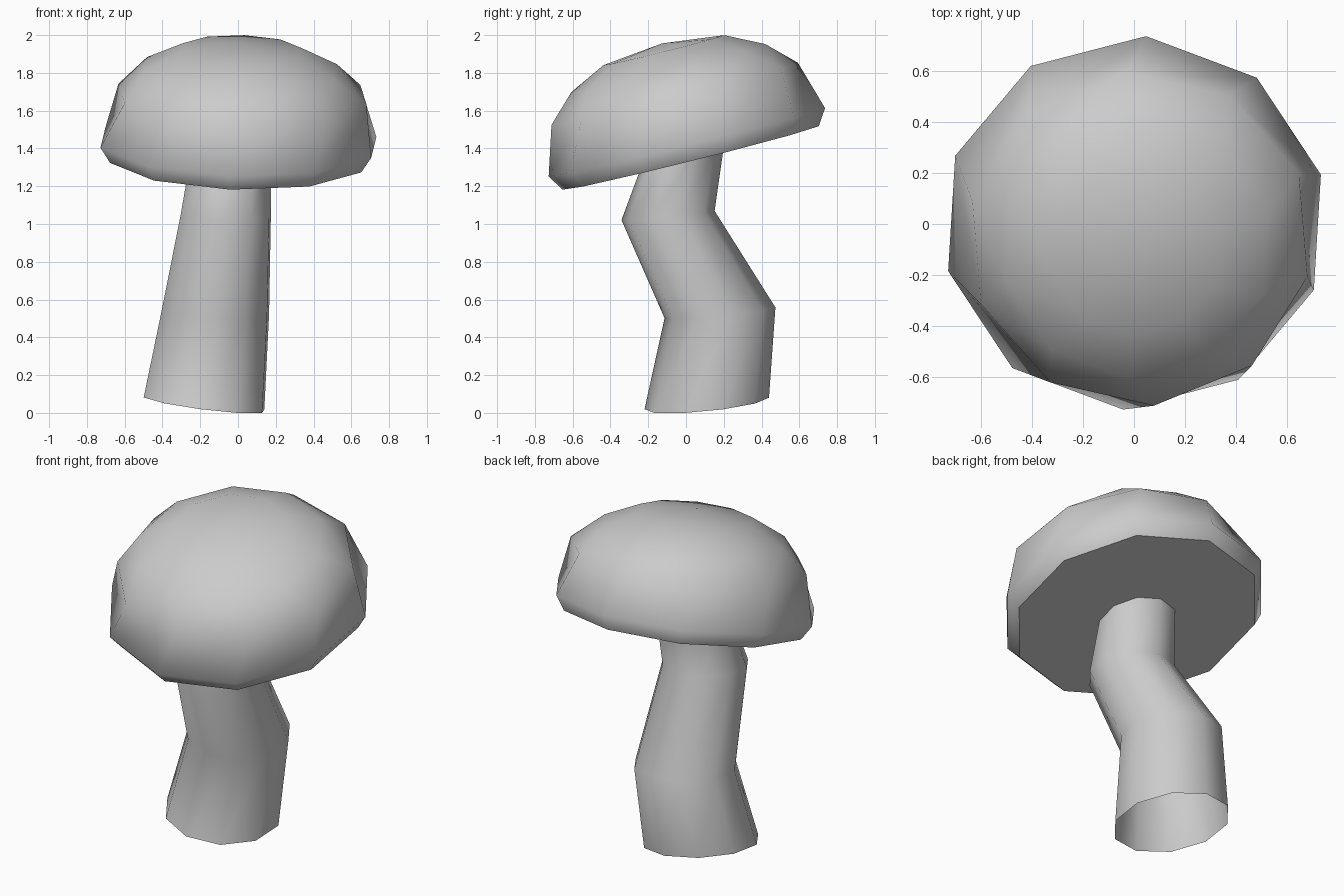
import bpy
import bmesh
from math import cos, sin, radians
from mathutils import Matrix, Vector

SIDES = 10
PHASE = 14.6

if "Cube" in bpy.data.objects:
    bpy.data.objects.remove(bpy.data.objects["Cube"])

grey = bpy.data.materials.new("plain grey")
grey.use_nodes = True
grey.diffuse_color = (0.6, 0.6, 0.6, 1)
grey.node_tree.nodes["Principled BSDF"].inputs["Base Color"].default_value = (0.6, 0.6, 0.6, 1)


def add_ring(bm, center, radius, slope=(0, 0), twist=0):
    """Ten-sided ring whose height follows a slope in x and y."""
    verts = []
    for i in range(SIDES):
        a = radians(PHASE + twist + i * 360 / SIDES)
        dx, dy = radius * cos(a), radius * sin(a)
        verts.append(bm.verts.new(Vector(center) + Vector((dx, dy, dx * slope[0] + dy * slope[1]))))
    return verts


def bridge(bm, low, high):
    """Band of triangles between two rings."""
    for i in range(SIDES):
        j = (i + 1) % SIDES
        bm.faces.new((low[i], low[j], high[j]))
        bm.faces.new((low[i], high[j], high[i]))


def fan(bm, ring, tip, upward):
    for i in range(SIDES):
        j = (i + 1) % SIDES
        bm.faces.new((ring[i], ring[j], tip) if upward else (ring[j], ring[i], tip))


def finish(bm, name):
    for f in bm.faces:
        f.smooth = True
    mesh = bpy.data.meshes.new(name)
    bm.to_mesh(mesh)
    bm.free()
    mesh.materials.append(grey)
    obj = bpy.data.objects.new(name, mesh)
    bpy.context.collection.objects.link(obj)
    return obj


# Crooked stem, open at the foot
bm = bmesh.new()
stem = [
    ((-0.18, 0.11, 0.05), 0.33, (-0.125, 0.10)),
    ((-0.12, 0.18, 0.53), 0.294, (-0.06, 0.10)),
    ((-0.065, -0.095, 1.045), 0.247, (-0.03, 0.10)),
    ((-0.04, -0.02, 1.35), 0.22, (-0.025, 0.25)),
]
rings = [add_ring(bm, *row) for row in stem]
for low, high in zip(rings, rings[1:]):
    bridge(bm, low, high)
finish(bm, "stem")

# Tilted cap: radius, height, sideways shift, twist of each ring
bm = bmesh.new()
cap = [
    (0.70, 0.0, 0, 0),
    (0.755, 0.085, 0, 0),
    (0.675, 0.35, 0.015, 8),
    (0.53, 0.49, 0, 0),
    (0.33, 0.588, 0, 0),
]
rings = [add_ring(bm, (dx, 0, z), r, (0, 0), twist) for r, z, dx, twist in cap]
for low, high in zip(rings, rings[1:]):
    bridge(bm, low, high)
fan(bm, rings[-1], bm.verts.new((0, 0, 0.625)), True)

# Flat underside with a crisp rim
fan(bm, rings[0], bm.verts.new((0, 0, 0)), False)
for i in range(SIDES):
    bm.edges.get((rings[0][i], rings[0][i - 1])).smooth = False
cap_obj = finish(bm, "cap")
cap_obj.data.transform(
    Matrix.Translation((0, 0.025, 1.35))
    @ Matrix.Rotation(radians(14), 4, "X")
    @ Matrix.Rotation(radians(1.4), 4, "Y")
)
